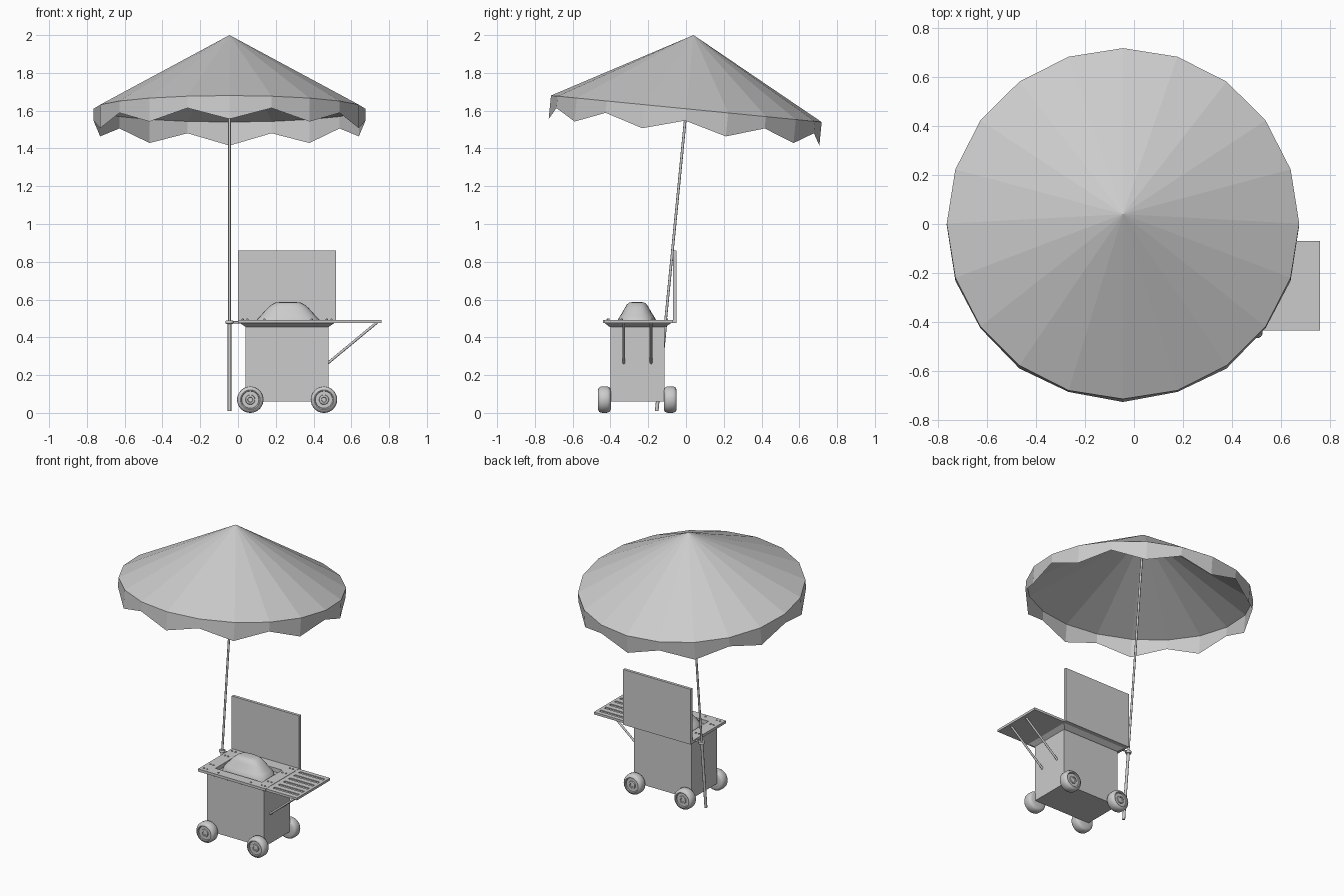
import bpy, bmesh, math
from mathutils import Vector, Matrix

if "Cube" in bpy.data.objects:
    bpy.data.objects.remove(bpy.data.objects["Cube"])


def make(name, verts, faces, smooth=False):
    me = bpy.data.meshes.new(name)
    me.from_pydata([tuple(v) for v in verts], [], faces)
    bm = bmesh.new()
    bm.from_mesh(me)
    bmesh.ops.recalc_face_normals(bm, faces=bm.faces)
    bm.to_mesh(me)
    bm.free()
    ob = bpy.data.objects.new(name, me)
    bpy.context.collection.objects.link(ob)
    if smooth:
        bpy.ops.object.select_all(action='DESELECT')
        ob.select_set(True)
        bpy.context.view_layer.objects.active = ob
        bpy.ops.object.shade_smooth_by_angle(angle=math.radians(40))
    return ob


def loft(name, rings, smooth=False):
    """Skin equal-length rings of points and cap both ends."""
    n = len(rings[0])
    verts = [p for r in rings for p in r]
    faces = [(i * n + j, i * n + (j + 1) % n, (i + 1) * n + (j + 1) % n, (i + 1) * n + j)
             for i in range(len(rings) - 1) for j in range(n)]
    faces += [tuple(range(n)), tuple(range(len(verts) - n, len(verts)))]
    return make(name, verts, faces, smooth)


def rect(x0, x1, y0, y1, z):
    return [(x0, y0, z), (x1, y0, z), (x1, y1, z), (x0, y1, z)]


def box(name, x0, x1, y0, y1, z0, z1):
    return loft(name, [rect(x0, x1, y0, y1, z0), rect(x0, x1, y0, y1, z1)])


def lathe(name, profile, origin, axis, n=24):
    """Spin (radius, distance along axis) points around an axis."""
    rot = Vector((0, 0, 1)).rotation_difference(Vector(axis)).to_matrix()
    rings = [[Vector(origin) + rot @ Vector((r * math.cos(a), r * math.sin(a), h))
              for a in [2 * math.pi * j / n for j in range(n)]] for r, h in profile]
    return loft(name, rings, True)


def rod(name, a, b, r, n=12):
    d = Vector(b) - Vector(a)
    return lathe(name, [(r, 0), (r, d.length)], a, d.normalized(), n)


def cut(target, cutter):
    m = target.modifiers.new("cut", 'BOOLEAN')
    m.operation, m.object, m.solver = 'DIFFERENCE', cutter, 'EXACT'
    cutter.hide_render = True
    cutter.hide_set(True)


# Cart body, bevelled worktop with food well, open lid
box("cart_body", 0.04, 0.48, -0.40, -0.115, 0.06, 0.456)
top = loft("worktop", [rect(0.04, 0.48, -0.405, -0.11, 0.455), rect(0.01, 0.51, -0.43, -0.08, 0.475),
                       rect(0, 0.52, -0.44, -0.07, 0.475), rect(0, 0.52, -0.44, -0.07, 0.493)])
cut(top, box("well_cutter", 0.085, 0.445, -0.37, -0.15, 0.465, 0.55))
box("lid_panel", 0, 0.52, -0.07, -0.05, 0.475, 0.86)

# Heap of food in the well
heap = []
for z, rx, ry in [(0.463, 0.176, 0.106), (0.495, 0.165, 0.1), (0.512, 0.148, 0.09), (0.532, 0.13, 0.077),
                  (0.556, 0.108, 0.064), (0.574, 0.086, 0.053), (0.584, 0.066, 0.04), (0.587, 0.035, 0.02)]:
    ring = []
    for j in range(32):
        c, s = math.cos(j * math.pi / 16), math.sin(j * math.pi / 16)
        ring.append((0.265 + rx * math.copysign(abs(c) ** 0.75, c),
                     -0.26 + ry * math.copysign(abs(s) ** 0.75, s), z))
    heap.append(ring)
loft("food_heap", heap, True)

# Small studs around the worktop
for x in (0.025, 0.05, 0.47, 0.495):
    for y in (-0.41, -0.34, -0.18, -0.10):
        lathe("stud", [(0.006, 0), (0.006, 0.005), (0.003, 0.007)], (x, y, 0.492), (0, 0, 1), 10)
for x in (0.14, 0.39):
    lathe("stud", [(0.006, 0), (0.006, 0.005), (0.003, 0.007)], (x, -0.415, 0.492), (0, 0, 1), 10)

# Side shelf with grooves and its two struts
shelf = box("side_shelf", 0.52, 0.76, -0.435, -0.07, 0.475, 0.491)
for i in range(6):
    y = -0.11 - i * 0.056
    cut(shelf, box("groove_cutter", 0.55, 0.74, y - 0.01, y + 0.01, 0.485, 0.52))
for y in (-0.33, -0.185):
    rod("shelf_strut", (0.475, y, 0.263), (0.735, y, 0.478), 0.007)

# Wheels: rounded tyre, dished rim and hub, spun outward from the body
WHEEL = [(0.02, 0), (0.052, 0), (0.063, 0.005), (0.069, 0.015), (0.07, 0.034), (0.069, 0.053),
         (0.063, 0.063), (0.052, 0.068), (0.047, 0.066), (0.045, 0.059), (0.026, 0.059),
         (0.024, 0.066), (0.014, 0.068), (0.012, 0.064)]
for x in (0.065, 0.455):
    lathe("front_wheel", WHEEL, (x, -0.398, 0.07), (0, -1, 0), 32)
    lathe("back_wheel", WHEEL, (x, -0.117, 0.07), (0, 1, 0), 32)

# Leaning umbrella pole and its clamp
PX = -0.045
apex, foot = Vector((PX, 0.04, 2.0)), Vector((PX, -0.155, 0.01))
axis = (apex - foot).normalized()
grip = foot + axis * 0.472
rod("upper_pole", grip, apex - axis * 0.01, 0.007)
rod("lower_pole", foot, grip, 0.0095)
lathe("pole_clamp", [(0.008, -0.009), (0.018, -0.009), (0.021, -0.004), (0.021, 0.004),
                     (0.018, 0.009), (0.008, 0.009)], grip, axis)
rod("clamp_arm", grip + Vector((0.015, 0, 0)), (0.01, grip.y, grip.z), 0.006)

# Twenty-sided canopy with a zigzag valance, tilted with the pole
N = 20
verts = [(0, 0, 0)]
for drop in (0, 1):
    for j in range(N):
        a = math.pi / 2 + 2 * math.pi * j / N
        z = -0.392 - drop * (0.125 if j % 2 == 0 else 0.063)
        verts.append((0.72 * math.cos(a), 0.72 * math.sin(a), z))
faces = []
for j in range(N):
    k = (j + 1) % N
    faces += [(0, 1 + j, 1 + k), (1 + j, 1 + N + j, 1 + N + k, 1 + k)]
canopy = make("canopy", verts, faces)
canopy.matrix_world = Matrix.Translation(apex) @ Matrix.Rotation(math.radians(-5.6), 4, 'X')
